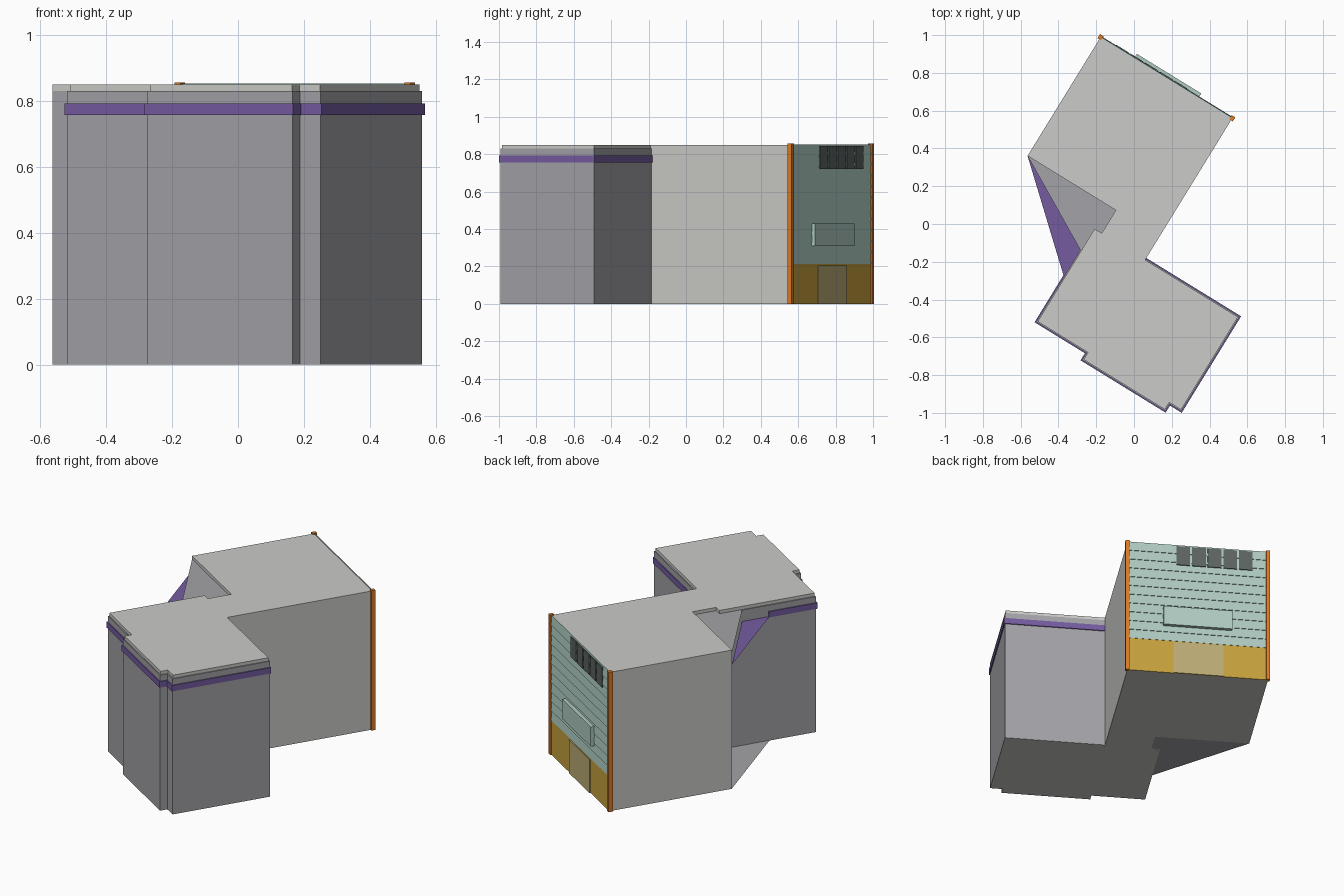
import bpy, bmesh
from math import radians
from mathutils import Vector

cube = bpy.data.objects.get("Cube")
if cube:
    bpy.data.objects.remove(cube)

TURN = radians(-31.6)   # the plan is drawn square, then turned
ROOF, EAVE = 0.85, 0.83


def material(name, rgb):
    lin = [((c / 255 + 0.055) / 1.055) ** 2.4 for c in rgb] + [1]
    m = bpy.data.materials.new(name)
    m.use_nodes = True
    m.diffuse_color = lin
    m.node_tree.nodes["Principled BSDF"].inputs["Base Color"].default_value = lin
    return m


grey = material("concrete grey", (203, 203, 200))
wall = material("wall grey", (163, 163, 168))
purple = material("band purple", (117, 92, 160))
teal = material("siding teal", (176, 204, 194))
orange = material("post orange", (222, 125, 40))
yellow = material("base yellow", (200, 162, 62))
tan = material("door tan", (188, 172, 118))
dark = material("window dark", (92, 100, 97))


def extrude(name, points, push, mat):
    """Extrude a closed 3D outline along a vector; no vector gives a flat sheet."""
    bm = bmesh.new()
    face = bm.faces.new([bm.verts.new(p) for p in points])
    if push:
        top = bmesh.ops.extrude_face_region(bm, geom=[face])["geom"]
        verts = [g for g in top if isinstance(g, bmesh.types.BMVert)]
        bmesh.ops.translate(bm, vec=push, verts=verts)
        if face.is_valid and all(len(e.link_faces) > 2 for e in face.edges):
            bm.faces.remove(face)
    bmesh.ops.recalc_face_normals(bm, faces=bm.faces)
    mesh = bpy.data.meshes.new(name)
    bm.to_mesh(mesh)
    bm.free()
    mesh.materials.append(mat)
    ob = bpy.data.objects.new(name, mesh)
    ob.rotation_euler.z = TURN
    bpy.context.collection.objects.link(ob)
    return ob


def prism(name, plan, z0, z1, mat):
    push = (0, 0, z1 - z0) if z1 > z0 else None
    return extrude(name, [(x, y, z0) for x, y in plan], push, mat)


def box(name, x0, x1, y0, y1, z0, z1, mat):
    return prism(name, [(x0, y0), (x1, y0), (x1, y1), (x0, y1)], z0, z1, mat)


def offset(plan, d):
    """Move each edge of a square-cornered, counter-clockwise plan outward."""
    out = []
    for i, p in enumerate(plan):
        a = (Vector(p) - Vector(plan[i - 1])).normalized()
        b = (Vector(plan[(i + 1) % len(plan)]) - Vector(p)).normalized()
        n = Vector((a.y, -a.x)) + Vector((b.y, -b.x))
        out.append(Vector(p) + n * d)
    return out


# Front block: walls, painted band and roof cap
LEFT, RIGHT, FRONT, STEP, REAR = -0.17, 0.733, -0.757, -0.713, -0.125
plan = [(LEFT, STEP), (0.143, STEP), (0.143, FRONT), (0.66, FRONT),
        (0.66, STEP), (RIGHT, STEP), (RIGHT, REAR), (LEFT, REAR)]
prism("front_block_base", plan, 0, 0.002, grey)
prism("front_block_walls", plan, 0.002, EAVE, wall)
prism("front_block_roof", offset(plan, -0.006), EAVE, ROOF, grey)
BAND_END = -0.432
band = plan[:-1] + [(0.15, REAR), (0.15, BAND_END), (LEFT, BAND_END)]
band[-3:] = [(0.14, REAR), (0.14, BAND_END), (LEFT, BAND_END)]
prism("purple_band", offset(band, 0.006), 0.757, 0.793, purple)

# Rear block and the neck joining it to the front block
X0, X1, Y0, Y1 = -0.669, 0.15, 0.012, 0.749
NECK = -0.12
prism("rear_block", [(X0, Y0), (NECK, Y0), (NECK, -0.2), (X1, -0.2),
                     (X1, Y1), (X0, Y1)], 0, ROOF, grey)
box("recess_wall", X0 + 0.005, NECK, Y0 - 0.003, Y0, 0, EAVE, wall)
box("neck_wall", NECK - 0.003, NECK, REAR, Y0, 0, EAVE, wall)

# Sheets that fill the recess between the blocks
corner, middle, end = (X0, Y0), (LEFT, -0.266), (LEFT, BAND_END)
inner = [(LEFT, REAR), (NECK, REAR), (NECK, Y0)]
prism("recess_canopy", [corner, middle] + inner, EAVE, EAVE, wall)
prism("recess_soffit", [corner, end, middle], 0.76, 0.76, purple)
prism("recess_floor", [corner, end] + inner, 0.001, 0.001, wall)

# Rear facade: lapped siding as one sawtooth profile
SILL, TOP, ROWS = 0.212, 0.853, 11
rise = (TOP - SILL) / ROWS
profile = [(X0, Y1 - 0.002, SILL)]
for i in range(ROWS):
    z = SILL + i * rise
    profile += [(X0, Y1 + 0.007, z), (X0, Y1 + 0.003, z + rise)]
profile.append((X0, Y1 - 0.002, TOP))
extrude("siding", profile, (X1 - X0, 0, 0), teal)

# Facade base, door, sign panel and corner posts
box("facade_base", X0, X1, Y1, Y1 + 0.005, 0, SILL, yellow)
box("door", X0 + 0.26, X0 + 0.55, Y1, Y1 + 0.011, 0, 0.205, tan)
box("sign_panel", X0 + 0.21, X0 + 0.61, Y1, Y1 + 0.026, 0.31, 0.43, teal)
for side, x in (("right", X0), ("left", X1)):
    box(side + "_post", x - 0.011, x + 0.011, Y1 - 0.012, Y1 + 0.013,
        0, 0.857, orange)

# Row of five windows under the roof
PITCH = 0.091
for i in range(5):
    x = X0 + 0.09 + i * PITCH
    box(f"window_{i + 1}", x, x + PITCH - 0.012, Y1 + 0.002, Y1 + 0.01,
        0.72, 0.843, dark)
